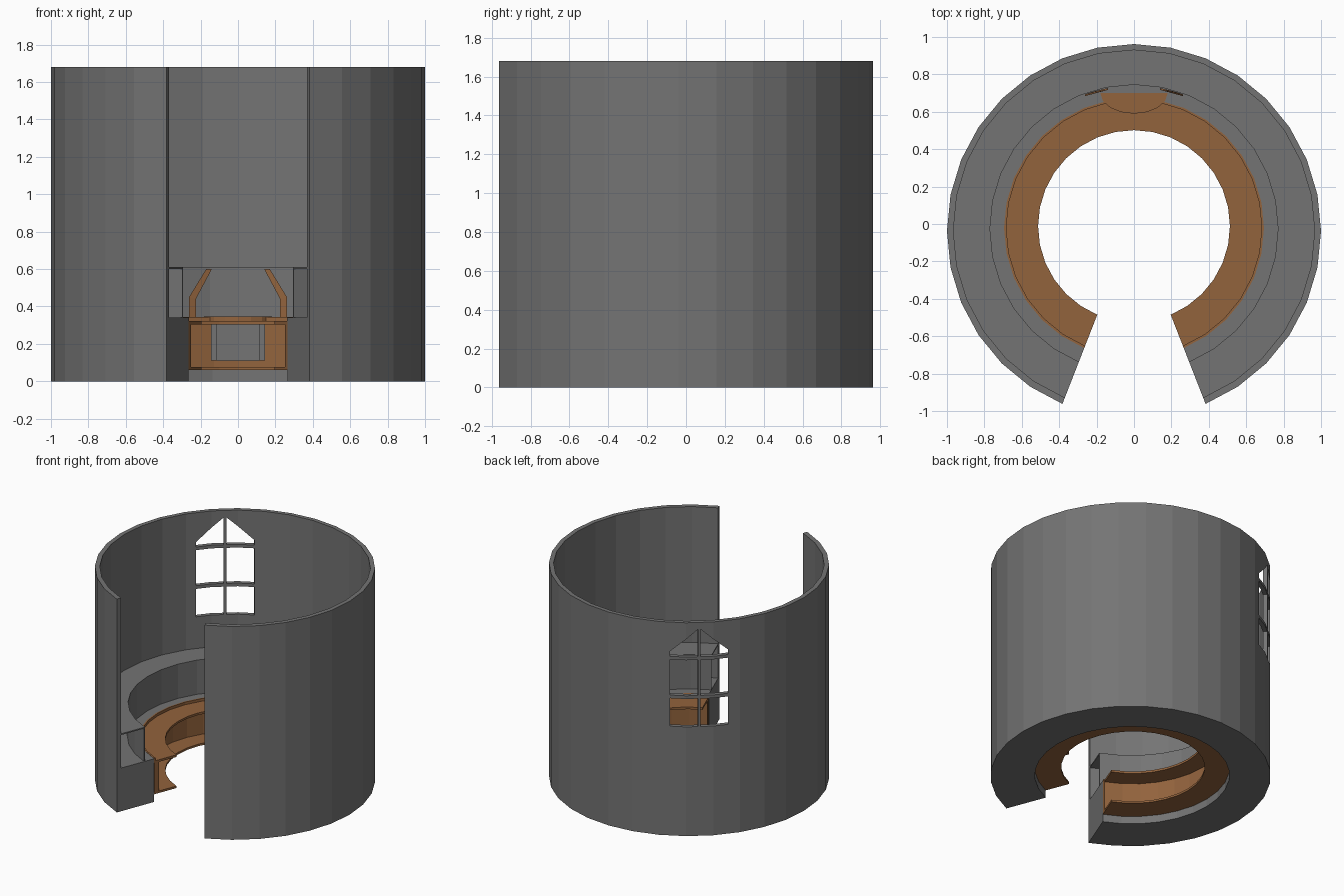
import bpy, bmesh, math
from mathutils import Vector

if "Cube" in bpy.data.objects:
    bpy.data.objects.remove(bpy.data.objects["Cube"])


def material(name, rgb):
    m = bpy.data.materials.new(name)
    m.diffuse_color = (*rgb, 1)
    m.use_nodes = True
    m.node_tree.nodes["Principled BSDF"].inputs["Base Color"].default_value = m.diffuse_color
    return m


STONE = material("grey_stone", (0.175, 0.175, 0.175))
WOOD = material("brown_wood", (0.29, 0.125, 0.046))
STEP = math.radians(11.25)          # 32-sided plan, four sides left open at the front
N = 28


def ring_point(r, z, i):
    a = math.radians(-67.5) + STEP * i
    cy = -0.038 + (1 - r) * 0.055
    return (r * math.cos(a), cy + r * math.sin(a), z)


def finish(name, bm, mat):
    bmesh.ops.recalc_face_normals(bm, faces=bm.faces[:])
    me = bpy.data.meshes.new(name)
    bm.to_mesh(me)
    bm.free()
    me.materials.append(mat)
    ob = bpy.data.objects.new(name, me)
    bpy.context.collection.objects.link(ob)
    return ob


def ring(name, profile, mat, start=0, end=N):
    """Sweep a closed (radius, height) profile around the plan, with end caps."""
    bm = bmesh.new()
    loops = [[bm.verts.new(ring_point(r, z, i)) for r, z in profile]
             for i in range(start, end + 1)]
    n = len(profile)
    for a, b in zip(loops, loops[1:]):
        for k in range(n):
            bm.faces.new((a[k], a[(k + 1) % n], b[(k + 1) % n], b[k]))
    bm.faces.new(loops[0])
    bm.faces.new(loops[-1][::-1])
    return finish(name, bm, mat)


def rect(r0, r1, z0, z1):
    return [(r0, z0), (r1, z0), (r1, z1), (r0, z1)]


def prism(name, pts, vec, mat):
    """Extrude a flat polygon along a vector."""
    bm = bmesh.new()
    a = [bm.verts.new(p) for p in pts]
    b = [bm.verts.new(Vector(p) + Vector(vec)) for p in pts]
    n = len(a)
    bm.faces.new(a[::-1])
    bm.faces.new(b)
    for k in range(n):
        bm.faces.new((a[k], a[(k + 1) % n], b[(k + 1) % n], b[k]))
    return finish(name, bm, mat)


# outer wall and solid foot
wall = ring("outer_wall", [(0.695, 0), (1, 0), (1, 1.68), (0.966, 1.68),
                           (0.966, 0.34), (0.695, 0.34)], STONE)

# six window panes cut out, leaving the glazing bars
az = math.radians(129.2)
out = Vector((math.cos(az), math.sin(az), 0))
side = Vector((-math.sin(az), math.cos(az), 0))
panes = [[(0.01, 0.86), (0.208, 0.86), (0.208, 1.08), (0.01, 1.08)],
         [(0.01, 1.105), (0.208, 1.105), (0.208, 1.385), (0.01, 1.385)],
         [(0.01, 1.41), (0.208, 1.41), (0.208, 1.45), (0.01, 1.625)]]
for s in (-1, 1):
    for pane in panes:
        pts = [out * 0.8 + side * (s * u) + Vector((0, -0.038, z)) for u, z in pane]
        cutter = prism("pane_cutter", pts, out * 0.4, STONE)
        cutter.hide_render = True
        mod = wall.modifiers.new("pane", 'BOOLEAN')
        mod.operation = 'DIFFERENCE'
        mod.solver = 'EXACT'
        mod.object = cutter
        bpy.context.view_layer.objects.active = wall
        bpy.ops.object.modifier_apply(modifier=mod.name)
        bpy.data.objects.remove(cutter)

# hollow ledge behind the bench: thin top and thin upright, open at the ends
ring("ledge", [(0.966, 0.61), (0.77, 0.61), (0.77, 0.34), (0.776, 0.34),
               (0.776, 0.6), (0.966, 0.6)], STONE)

# bench: seat board, base board, low sill and upright with a gap at the back
ring("bench_seat", rect(0.513, 0.695, 0.305, 0.322), WOOD)
ring("bench_lip", rect(0.683, 0.695, 0.322, 0.343), WOOD)
ring("bench_base", rect(0.513, 0.695, 0.06, 0.076), WOOD)
ring("bench_sill", rect(0.655, 0.693, 0.076, 0.11), WOOD)
for start, end in ((0, 13), (15, N)):
    ring("bench_upright", rect(0.655, 0.693, 0.11, 0.305), WOOD, start, end)

# grey posts either side of the gap
for s in (-1, 1):
    x0, x1 = s * 0.112, s * 0.145
    prism("niche_post", [(x0, 0.6, 0.11), (x1, 0.6, 0.11), (x1, 0.67, 0.11),
                         (x0, 0.67, 0.11)], (0, 0, 0.195), STONE)

# rounded seat pad at the back
pad = [(0.18 * math.cos(math.pi * k / 8), 0.7 - 0.11 * math.sin(math.pi * k / 8), 0.32)
       for k in range(9)]
prism("seat_pad", pad, (0, 0, 0.026), WOOD)


# pointed trim on the upright above the pad, following the curve of the wall
def on_upright(x, z):
    return (x, -0.025 + math.sqrt(0.763 ** 2 - x * x) - 0.008, z)


for s in (-1, 1):
    for quad in ([(0.225, 0.345), (0.262, 0.345), (0.262, 0.45), (0.225, 0.44)],
                 [(0.225, 0.44), (0.262, 0.45), (0.17, 0.6), (0.14, 0.6)]):
        prism("arch_trim", [on_upright(s * x, z) for x, z in quad], (0, 0.009, 0), WOOD)
